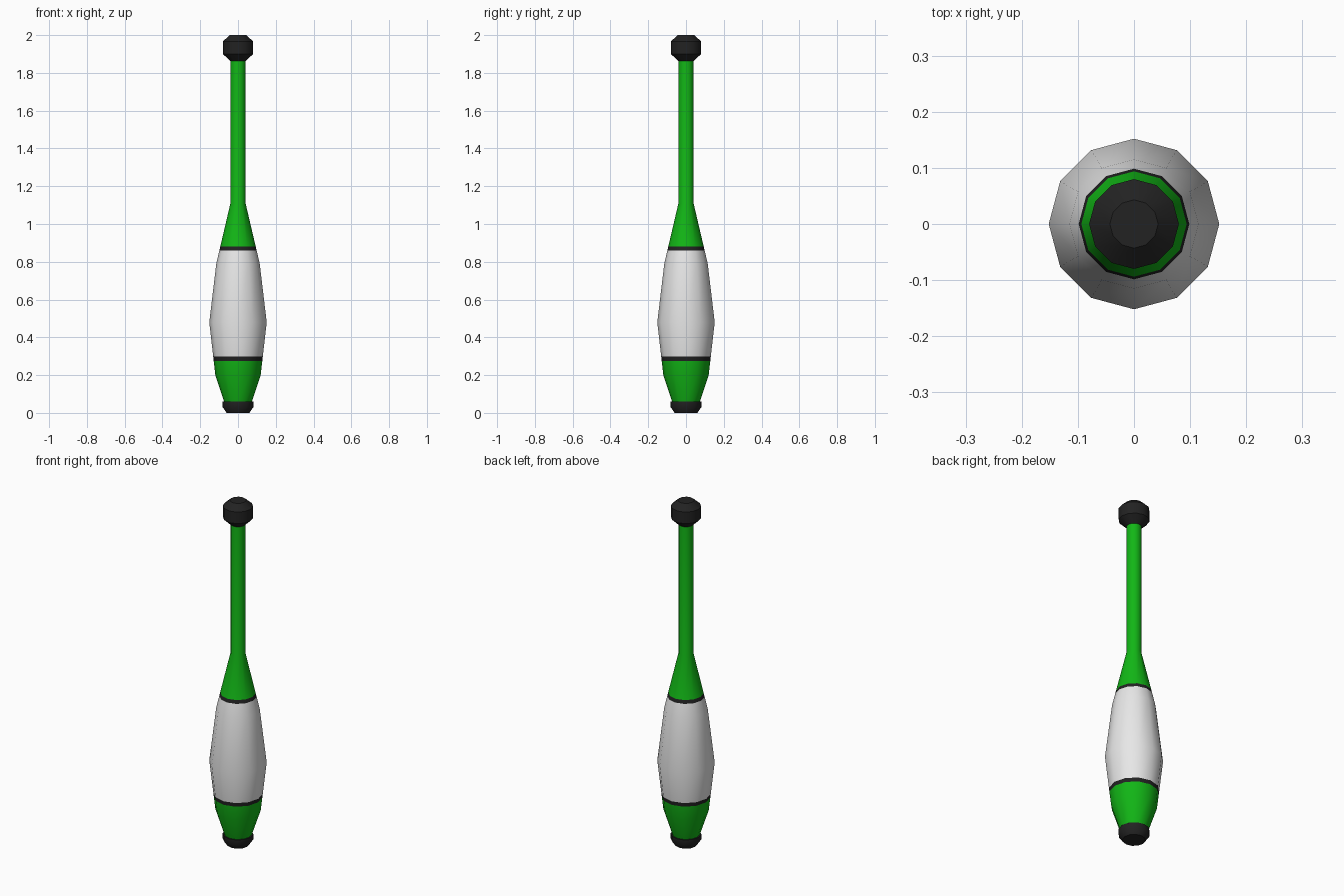
import bpy, bmesh, math

if "Cube" in bpy.data.objects:
    bpy.data.objects.remove(bpy.data.objects["Cube"])

SIDES = 12

def material(name, rgb):
    m = bpy.data.materials.new(name)
    m.diffuse_color = (*rgb, 1)
    m.use_nodes = True
    m.node_tree.nodes["Principled BSDF"].inputs["Base Color"].default_value = m.diffuse_color
    return m

GREEN = material("green", (0.006, 0.47, 0.008))
WHITE = material("white", (0.8, 0.8, 0.8))
BLACK = material("black", (0.016, 0.016, 0.016))

def revolve(name, profile, mats, cap_low, cap_high):
    """Spin (radius, z) points round z; mats holds one material per band."""
    bm = bmesh.new()
    used = list(dict.fromkeys(mats))
    rings = [[bm.verts.new((r * math.cos(2 * math.pi * i / SIDES),
                            r * math.sin(2 * math.pi * i / SIDES), z))
              for i in range(SIDES)] for r, z in profile]
    for low, high, mat in zip(rings, rings[1:], mats):
        for i in range(SIDES):
            j = (i + 1) % SIDES
            f = bm.faces.new((low[i], low[j], high[j], high[i]))
            f.material_index = used.index(mat)
    if cap_low:
        bm.faces.new(rings[0][::-1]).material_index = used.index(mats[0])
    if cap_high:
        bm.faces.new(rings[-1]).material_index = used.index(mats[-1])
    me = bpy.data.meshes.new(name)
    bm.to_mesh(me)
    bm.free()
    for m in used:
        me.materials.append(m)
    ob = bpy.data.objects.new(name, me)
    bpy.context.collection.objects.link(ob)
    bpy.context.view_layer.objects.active = ob
    ob.select_set(True)
    bpy.ops.object.shade_smooth_by_angle(angle=math.radians(35))
    ob.select_set(False)
    return ob

# Rubber foot
revolve("foot", [(0.06, 0), (0.081, 0.03), (0.081, 0.06), (0.074, 0.06)],
        [BLACK] * 3, True, False)

# Body and handle, with stripe bands cut into the profile
revolve("body", [(0.074, 0.06), (0.12, 0.20), (0.1287, 0.276), (0.1312, 0.298),
                 (0.152, 0.48), (0.115, 0.79), (0.0986, 0.86), (0.0939, 0.88),
                 (0.04, 1.11), (0.04, 1.865)],
        [GREEN, GREEN, BLACK, WHITE, WHITE, WHITE, BLACK, GREEN, GREEN],
        False, False)

# Knob
revolve("knob", [(0.04, 1.862), (0.08, 1.90), (0.08, 1.967), (0.043, 2.0)],
        [BLACK] * 3, False, True)
